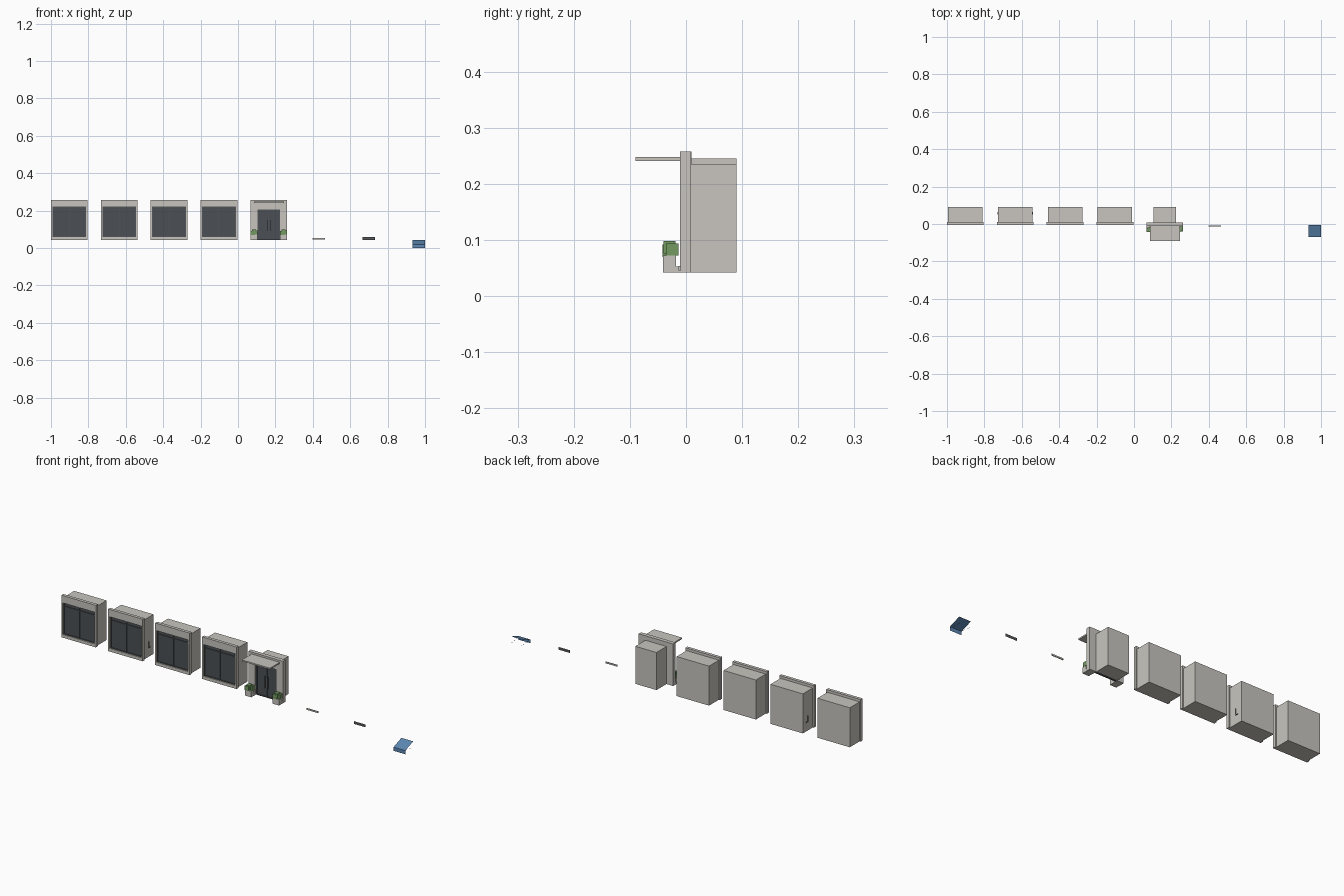
import bpy, bmesh

if "Cube" in bpy.data.objects:
    bpy.data.objects.remove(bpy.data.objects["Cube"])

def material(name, col):
    m = bpy.data.materials.new(name)
    m.diffuse_color = (*col, 1)
    m.use_nodes = True
    m.node_tree.nodes["Principled BSDF"].inputs["Base Color"].default_value = m.diffuse_color
    return m

WALL = material("wall_stone", (0.58, 0.56, 0.52))
GLASS = material("dark_glass", (0.07, 0.08, 0.09))
FRAME = material("dark_frame", (0.09, 0.095, 0.10))
LEAF = material("leaf_green", (0.17, 0.32, 0.12))
CLOTH = material("awning_blue", (0.11, 0.25, 0.46))

BASE, TOP = 0.042, 0.258
STEP = 0.2667

def finish(name, bm, mat):
    me = bpy.data.meshes.new(name)
    bm.to_mesh(me)
    bm.free()
    ob = bpy.data.objects.new(name, me)
    bpy.context.collection.objects.link(ob)
    me.materials.append(mat)
    return ob

def boxes(name, spans, mat, open_front=False):
    """One object from (x0, x1, y0, y1, z0, z1) spans."""
    bm = bmesh.new()
    for x0, x1, y0, y1, z0, z1 in spans:
        vs = bmesh.ops.create_cube(bm, size=1)["verts"]
        for v in vs:
            v.co = (x0 if v.co.x < 0 else x1, y0 if v.co.y < 0 else y1, z0 if v.co.z < 0 else z1)
    bm.normal_update()
    if open_front:
        bmesh.ops.delete(bm, geom=[f for f in bm.faces if f.normal.y < -0.9], context='FACES_ONLY')
    return finish(name, bm, mat)

def sheet(name, quads, mat):
    bm = bmesh.new()
    for q in quads:
        bm.faces.new([bm.verts.new(p) for p in q])
    bmesh.ops.remove_doubles(bm, verts=bm.verts[:], dist=1e-5)
    return finish(name, bm, mat)

def facade(name, cx, hw, ohw, y0, y1, z0, z1):
    """Wall slab with a rectangular opening, as posts, lintel and sill."""
    spans = [(cx - hw, cx - ohw, y0, y1, BASE, TOP),
             (cx + ohw, cx + hw, y0, y1, BASE, TOP),
             (cx - ohw, cx + ohw, y0, y1, z1, TOP)]
    if z0 > BASE:
        spans.append((cx - ohw, cx + ohw, y0, y1, BASE, z0))
    return boxes(name, spans, WALL)

# Four shopfront modules
for i in range(4):
    cx = -0.902 + i * STEP
    tag = f"_{i + 1}"
    facade("shopfront_wall" + tag, cx, 0.098, 0.09, -0.006, 0.01, 0.058, 0.221)
    boxes("room_box" + tag, [(cx - 0.092, cx + 0.092, 0.01, 0.09, BASE, 0.245)], WALL, True)
    boxes("window_glass" + tag, [(cx - 0.09, cx + 0.09, 0.003, 0.005, 0.058, 0.221)], GLASS)
    bars = [(cx + s * 0.0885 - 0.0015, cx + s * 0.0885 + 0.0015, -0.001, 0.006, 0.058, 0.221)
            for s in (-1, 0, 1)]
    bars += [(cx - 0.09, cx + 0.09, -0.001, 0.006, z, z + 0.003) for z in (0.058, 0.2, 0.218)]
    boxes("window_frame" + tag, bars, FRAME)

# Handles showing on the sides of the second module
cx = -0.902 + STEP
for s, side in ((-1, "left"), (1, "right")):
    x = cx + s * 0.093
    boxes("side_handle_" + side, [(x - 0.002, x + 0.002, 0.05, 0.053, 0.09, 0.12),
                                  (x - 0.002, x + 0.002, 0.05, 0.064, 0.087, 0.09)], FRAME)

# Entrance: wall, room, canopy and doors
cx = -0.902 + 4 * STEP
facade("entrance_wall", cx, 0.098, 0.06, -0.011, 0.009, BASE, 0.205)
boxes("entrance_room", [(cx - 0.06, cx + 0.06, 0.009, 0.09, BASE, 0.235)], WALL, True)
boxes("entrance_canopy", [(cx - 0.08, cx + 0.08, -0.09, -0.011, 0.241, 0.248)], WALL)
boxes("entrance_glass", [(cx - 0.06, cx + 0.06, 0.001, 0.003, BASE, 0.205)], GLASS)
boxes("entrance_frame",
      [(cx + x - 0.002, cx + x + 0.002, -0.003, 0.005, BASE, 0.205) for x in (-0.058, 0, 0.058)]
      + [(cx - 0.06, cx + 0.06, -0.003, 0.005, z, z + 0.004) for z in (BASE, 0.201)], FRAME)
boxes("door_handles", [(cx + x - 0.0015, cx + x + 0.0015, -0.008, -0.003, 0.09, 0.15)
                       for x in (-0.008, 0.008)], FRAME)
boxes("wall_base_trim", [(cx - 0.098, cx - 0.06, -0.018, -0.011, BASE, 0.053),
                         (cx + 0.06, cx + 0.098, -0.018, -0.011, BASE, 0.053)], WALL)

# Planters with clipped shrubs on both sides of the door
for s, side in ((-1, "left"), (1, "right")):
    px = cx + s * 0.079
    boxes("planter_" + side, [(px - 0.018, px + 0.018, -0.041, -0.018, BASE, 0.072)], WALL)
    boxes("shrub_" + side, [(px - 0.019, px + 0.004, -0.042, -0.022, 0.070, 0.092),
                            (px - 0.004, px + 0.019, -0.036, -0.013, 0.072, 0.094),
                            (px - 0.012, px + 0.01, -0.040, -0.019, 0.076, 0.098)], LEAF)

# Two small sign boards
cx += STEP
boxes("light_sign_board", [(cx - 0.033, cx + 0.033, -0.013, -0.009, 0.046, 0.054)], WALL)
cx += STEP
sheet("dark_sign_board", [[(cx - 0.033, -0.01, 0.044), (cx + 0.033, -0.01, 0.044),
                           (cx + 0.033, -0.01, 0.058), (cx - 0.033, -0.01, 0.058)]], FRAME)

# Awning: sloped cloth, hanging valance and two thin arms
a, b = 0.933, 1.0
sheet("awning_cloth", [
    [(a, -0.07, 0.019), (b, -0.07, 0.019), (b, -0.006, 0.042), (a, -0.006, 0.042)],
    [(a, -0.07, 0.0), (b, -0.07, 0.0), (b, -0.07, 0.019), (a, -0.07, 0.019)]], CLOTH)
sheet("awning_arms", [
    [(x, -0.069, 0.017), (x + 0.001, -0.069, 0.017), (x + 0.001, -0.006, 0.010), (x, -0.006, 0.010)]
    for x in (a + 0.004, b - 0.005)], FRAME)
